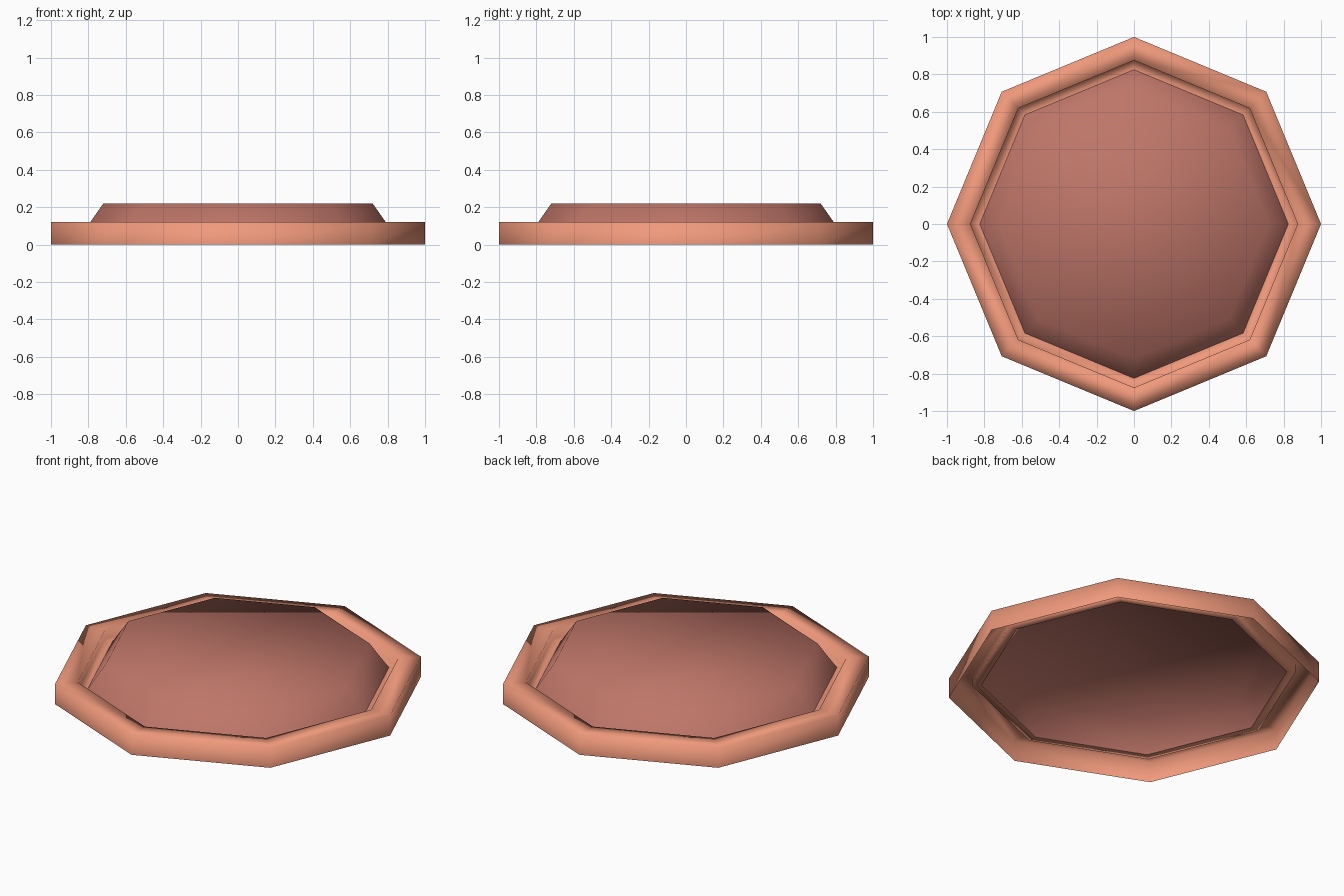
import bpy, bmesh, math

if "Cube" in bpy.data.objects:
    bpy.data.objects.remove(bpy.data.objects["Cube"])

SIDES = 8


def material(name, color):
    m = bpy.data.materials.new(name)
    m.diffuse_color = color
    m.use_nodes = True
    m.node_tree.nodes["Principled BSDF"].inputs["Base Color"].default_value = m.diffuse_color
    return m


def lathe(name, profile, mat, cap=False):
    """Spin a (radius, z) profile round z into an eight-sided smooth shell."""
    bm = bmesh.new()
    rings = [[bm.verts.new((r * math.cos(2 * math.pi * i / SIDES),
                            r * math.sin(2 * math.pi * i / SIDES), z))
              for i in range(SIDES)] for r, z in profile]
    for lower, upper in zip(rings, rings[1:]):
        for i in range(SIDES):
            j = (i + 1) % SIDES
            bm.faces.new((lower[i], lower[j], upper[j], upper[i]))
    if cap:
        bm.faces.new(rings[-1])
    for f in bm.faces:
        f.smooth = True
    me = bpy.data.meshes.new(name)
    bm.to_mesh(me)
    bm.free()
    me.materials.append(mat)
    ob = bpy.data.objects.new(name, me)
    bpy.context.collection.objects.link(ob)
    return ob


# Rim: outer wall, flat top, inner wall and narrow ledge, open underneath
lathe("rim", [(1.0, 0.0), (1.0, 0.12), (0.875, 0.12), (0.875, 0.07), (0.825, 0.07)],
      material("rim_orange", (0.87, 0.32, 0.20, 1)))

# Raised centre panel with sloping sides
lathe("raised_panel", [(0.825, 0.07), (0.72, 0.22)],
      material("panel_red", (0.52, 0.18, 0.14, 1)), cap=True)
